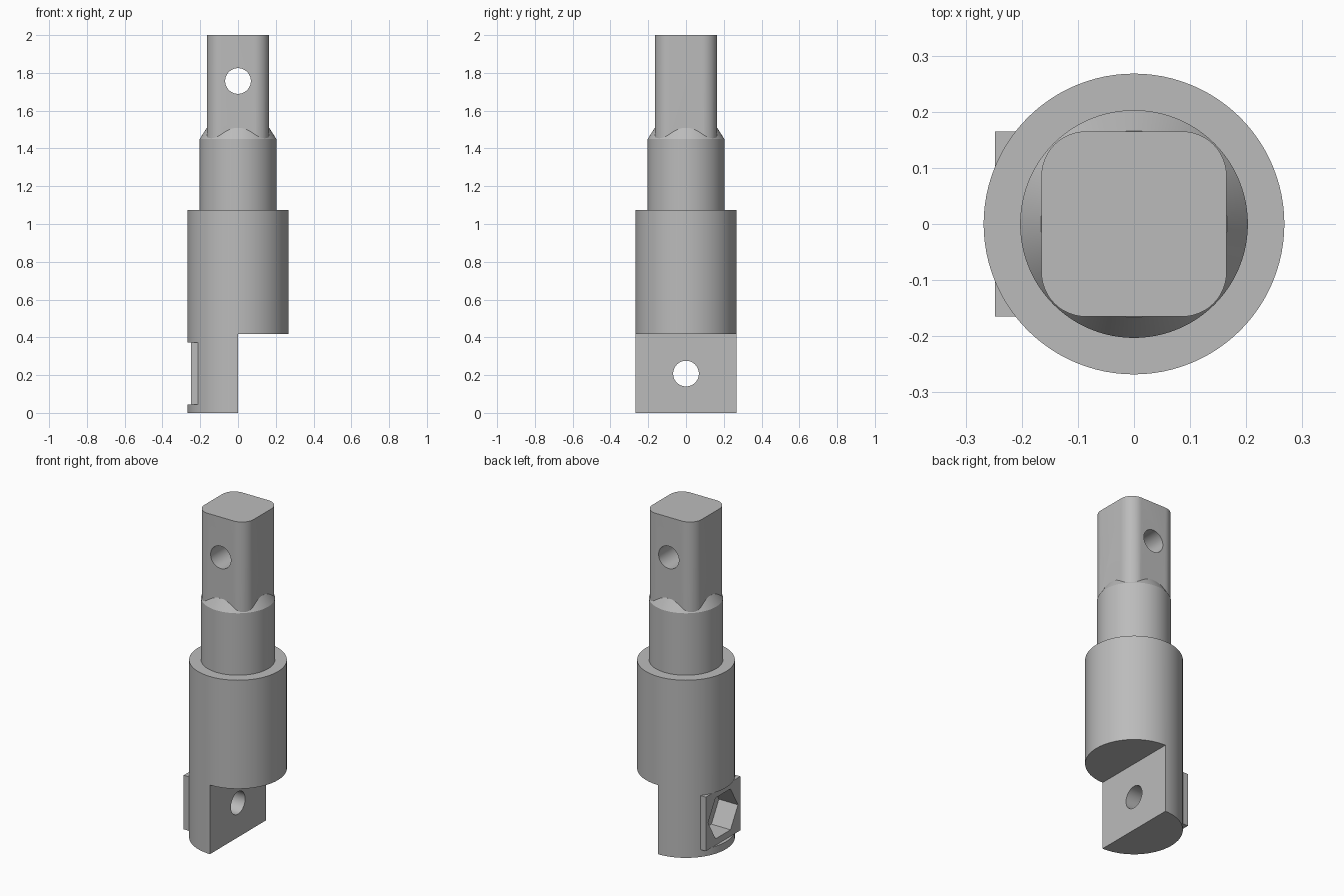
import bpy
import bmesh
from math import cos, sin, pi, radians
from mathutils import Vector

old = bpy.data.objects.get("Cube")
if old:
    bpy.data.objects.remove(old, do_unlink=True)

steel = bpy.data.materials.new("grey steel")
steel.use_nodes = True
GREY = (0.5, 0.5, 0.5, 1)
steel.diffuse_color = GREY
steel.node_tree.nodes["Principled BSDF"].inputs["Base Color"].default_value = GREY


def make_object(name, bm):
    bmesh.ops.recalc_face_normals(bm, faces=bm.faces)
    mesh = bpy.data.meshes.new(name)
    bm.to_mesh(mesh)
    bm.free()
    mesh.materials.append(steel)
    obj = bpy.data.objects.new(name, mesh)
    bpy.context.collection.objects.link(obj)
    return obj


def prism(name, points, extrusion):
    """Closed solid from a planar outline pushed along a vector."""
    bm = bmesh.new()
    face = bm.faces.new([bm.verts.new(p) for p in points])
    top = bmesh.ops.extrude_face_region(bm, geom=[face], use_keep_orig=True)
    verts = [v for v in top["geom"] if isinstance(v, bmesh.types.BMVert)]
    bmesh.ops.translate(bm, verts=verts, vec=Vector(extrusion))
    return make_object(name, bm)


def box(name, x0, x1, half_y, z0, z1):
    outline = [(x0, -half_y, z0), (x1, -half_y, z0), (x1, half_y, z0), (x0, half_y, z0)]
    return prism(name, outline, (0, 0, z1 - z0))


def lathe(name, profile, steps):
    bm = bmesh.new()
    verts = [bm.verts.new((r, 0, z)) for r, z in profile]
    edges = [bm.edges.new(pair) for pair in zip(verts, verts[1:])]
    bmesh.ops.spin(bm, geom=verts + edges, cent=(0, 0, 0), axis=(0, 0, 1),
                   angle=2 * pi, steps=steps)
    bmesh.ops.remove_doubles(bm, verts=bm.verts, dist=0.0001)
    return make_object(name, bm)


def ring(radius, count):
    return [(radius * cos(2 * pi * i / count), radius * sin(2 * pi * i / count))
            for i in range(count)]


def combine(target, tool, operation):
    mod = target.modifiers.new(tool.name, "BOOLEAN")
    mod.operation, mod.solver, mod.object = operation, "EXACT", tool
    bpy.context.view_layer.objects.active = target
    bpy.ops.object.modifier_apply(modifier=mod.name)
    bpy.data.objects.remove(tool, do_unlink=True)


# Stepped round body with a chamfered shoulder
R, HALF, HOLE_R, HOLE_Z = 0.268, 0.165, 0.068, 0.208
body = lathe("adapter_body", [(0, 0), (R, 0), (R, 1.075), (0.203, 1.075), (0.203, 1.45),
                              (0.166, 1.508), (0, 1.508)], 96)

# Square drive with rounded corners
CORNER = 0.079
outline = []
for quarter in range(4):
    mid = pi / 4 + quarter * pi / 2
    cx, cy = [(HALF - CORNER) * (1 if f(mid) > 0 else -1) for f in (cos, sin)]
    for i in range(13):
        a = quarter * pi / 2 + i * pi / 24
        outline.append((cx + CORNER * cos(a), cy + CORNER * sin(a), 1.2))
combine(body, prism("square_drive", outline, (0, 0, 0.8)), "UNION")

# Half-round tang below the barrel
combine(body, box("tang_cut", 0, 0.5, 0.5, -0.5, 0.418), "DIFFERENCE")

# Flat nut pad standing out of the tang, trimmed level
PAD_Z = (0.045, 0.372)
combine(body, box("nut_pad", -0.3, -0.1, HALF, *PAD_Z), "UNION")
combine(body, box("pad_trim", -0.4, -0.248, 0.3, *PAD_Z), "DIFFERENCE")

# Hexagonal nut pocket and bolt hole through the tang
hexagon = [(-0.4, a, HOLE_Z + b) for a, b in ring(0.143, 6)]
combine(body, prism("nut_pocket", hexagon, (0.28, 0, 0)), "DIFFERENCE")
bolt = [(-0.4, a, HOLE_Z + b) for a, b in ring(HOLE_R, 48)]
combine(body, prism("bolt_hole", bolt, (0.8, 0, 0)), "DIFFERENCE")

# Cross pin hole through the square drive
pin = [(a, -0.4, 1.757 + b) for a, b in ring(HOLE_R, 48)]
combine(body, prism("pin_hole", pin, (0, 0.8, 0)), "DIFFERENCE")

bpy.ops.object.select_all(action="DESELECT")
body.select_set(True)
bpy.context.view_layer.objects.active = body
bpy.ops.object.shade_smooth_by_angle(angle=radians(25))
